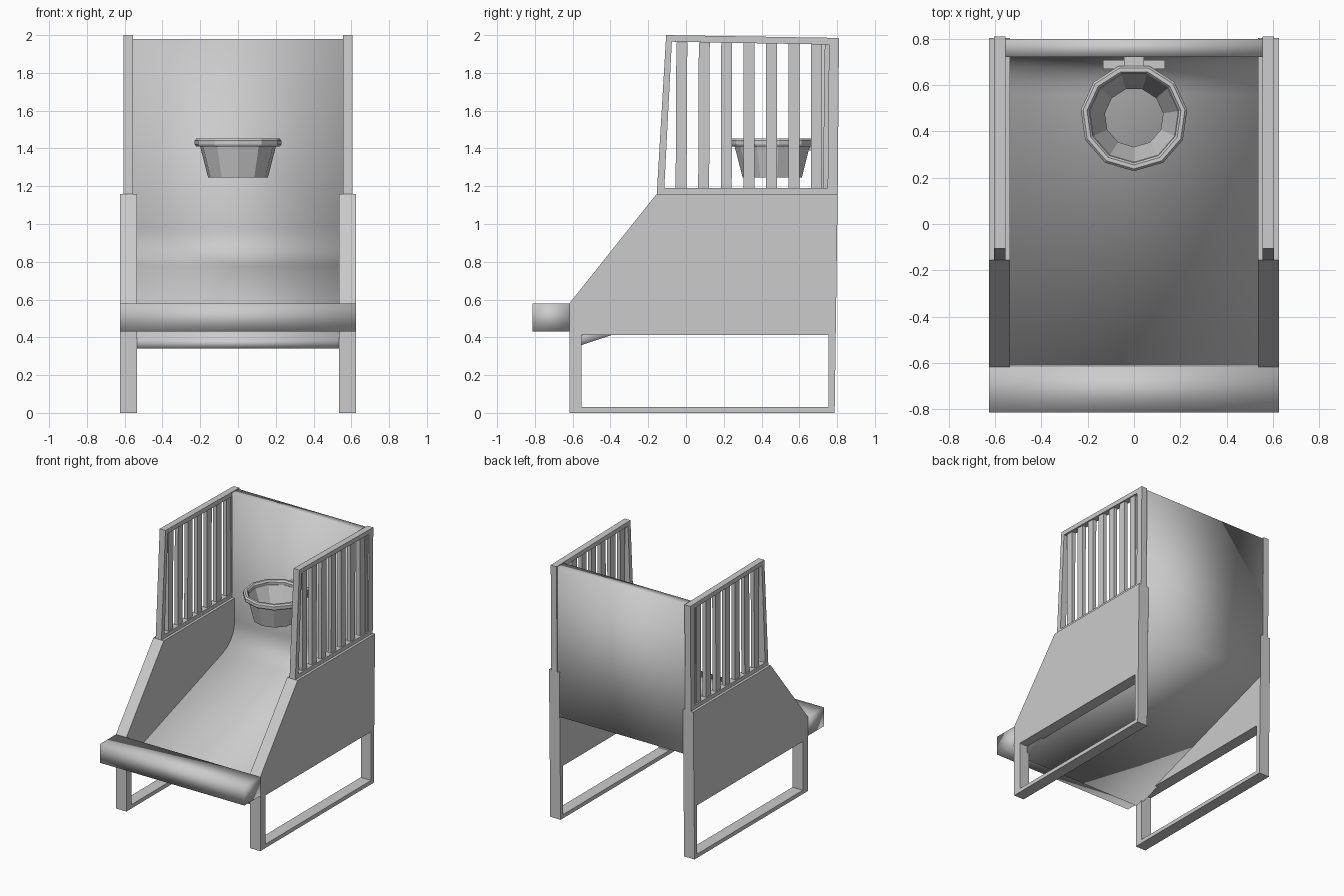
import bpy, bmesh, math
from mathutils import Vector

if "Cube" in bpy.data.objects:
    bpy.data.objects.remove(bpy.data.objects["Cube"])


def finish(bm, name):
    bmesh.ops.recalc_face_normals(bm, faces=bm.faces)
    mesh = bpy.data.meshes.new(name)
    bm.to_mesh(mesh)
    bm.free()
    ob = bpy.data.objects.new(name, mesh)
    bpy.context.collection.objects.link(ob)
    return ob


def smooth(ob, angle=30):
    bpy.ops.object.select_all(action='DESELECT')
    ob.select_set(True)
    bpy.context.view_layer.objects.active = ob
    bpy.ops.object.shade_smooth_by_angle(angle=math.radians(angle))


def plate(name, x, width, *loops):
    """Flat (y, z) outline, with optional holes, thickened along x."""
    bm = bmesh.new()
    edges = []
    for loop in loops:
        vs = [bm.verts.new((x, y, z)) for y, z in loop]
        edges += [bm.edges.new((vs[i - 1], vs[i])) for i in range(len(vs))]
    bmesh.ops.triangle_fill(bm, edges=edges, use_beauty=True, normal=(1, 0, 0))
    ob = finish(bm, name)
    mod = ob.modifiers.new("thickness", 'SOLIDIFY')
    mod.thickness = width
    mod.offset = 0
    return ob


def box(name, lo, hi):
    lo, hi = Vector(lo), Vector(hi)
    bm = bmesh.new()
    bmesh.ops.create_cube(bm, size=1)
    for v in bm.verts:
        v.co = (lo + hi) / 2 + v.co * (hi - lo)
    return finish(bm, name)


def ring(name, profile, sides, cy):
    """Closed (radius, z) profile revolved with a vertex pointing forward."""
    bm = bmesh.new()
    rows = []
    for i in range(sides):
        a = 2 * math.pi * i / sides - math.pi / 2
        rows.append([bm.verts.new((r * math.cos(a), cy + r * math.sin(a), z))
                     for r, z in profile])
    n = len(profile)
    for i in range(sides):
        for j in range(n):
            bm.faces.new((rows[i - 1][j - 1], rows[i][j - 1], rows[i][j], rows[i - 1][j]))
    return finish(bm, name)


# Side cabinets with leg opening, and slatted guard rails above them
for s, side in ((-1, "left"), (1, "right")):
    plate(f"side_panel_{side}", s * 0.58, 0.09,
          [(-0.617, 0), (-0.617, 0.58), (-0.155, 1.16), (0.803, 1.16), (0.787, 0)],
          [(-0.553, 0.03), (-0.553, 0.412), (0.755, 0.412), (0.755, 0.03)])
    plate(f"guard_frame_{side}", s * 0.58, 0.05,
          [(-0.155, 1.155), (-0.105, 2.0), (0.81, 1.985), (0.803, 1.155)],
          [(-0.115, 1.19), (-0.075, 1.965), (0.757, 1.95), (0.75, 1.19)])
    for i in range(7):
        y = -0.055 + i * 0.1195
        tilt = 0.004 * (1 - i / 6)
        plate(f"guard_slat_{side}_{i + 1}", s * 0.58, 0.03,
              [(y, 1.18), (y + tilt, 1.96), (y + 0.058 + tilt, 1.96), (y + 0.058, 1.18)])
    # thin post at the rear edge of the guard
    plate(f"guard_rear_post_{side}", s * 0.58, 0.03,
          [(0.725, 1.18), (0.735, 1.96), (0.77, 1.96), (0.77, 1.18)])

# Ramp flowing up into the back board
a, c, b = Vector((0.56, 0.78)), Vector((0.72, 0.834)), Vector((0.72, 0.98))
curve = [tuple(a * (1 - t) ** 2 + c * 2 * t * (1 - t) + b * t * t)
         for t in (k / 8 for k in range(9))]
ramp = plate("ramp_and_back_board", 0, 1.11,
             [(-0.61, 0.34), (0.798, 0.81), (0.798, 1.98), (0.72, 1.98)]
             + curve[::-1] + [(-0.61, 0.39)])
smooth(ramp)

# Front ledge, softly shaded
ledge = box("front_ledge", (-0.625, -0.813, 0.432), (0.625, -0.615, 0.58))
smooth(ledge, 180)

# Hoop rim, tapered net and wall bracket
CY = 0.46
ring("hoop_rim", [(0.197, 1.41), (0.224, 1.41), (0.232, 1.422), (0.232, 1.442),
                  (0.222, 1.453), (0.205, 1.453), (0.195, 1.44)], 11, CY)
ring("hoop_net", [(0.205, 1.42), (0.160, 1.246), (0.127, 1.246), (0.193, 1.42)], 11, CY)
box("hoop_bracket_plate", (-0.133, 0.67, 1.36), (0.133, 0.708, 1.42))
box("hoop_bracket_neck", (-0.043, 0.65, 1.39), (0.043, 0.73, 1.435))
